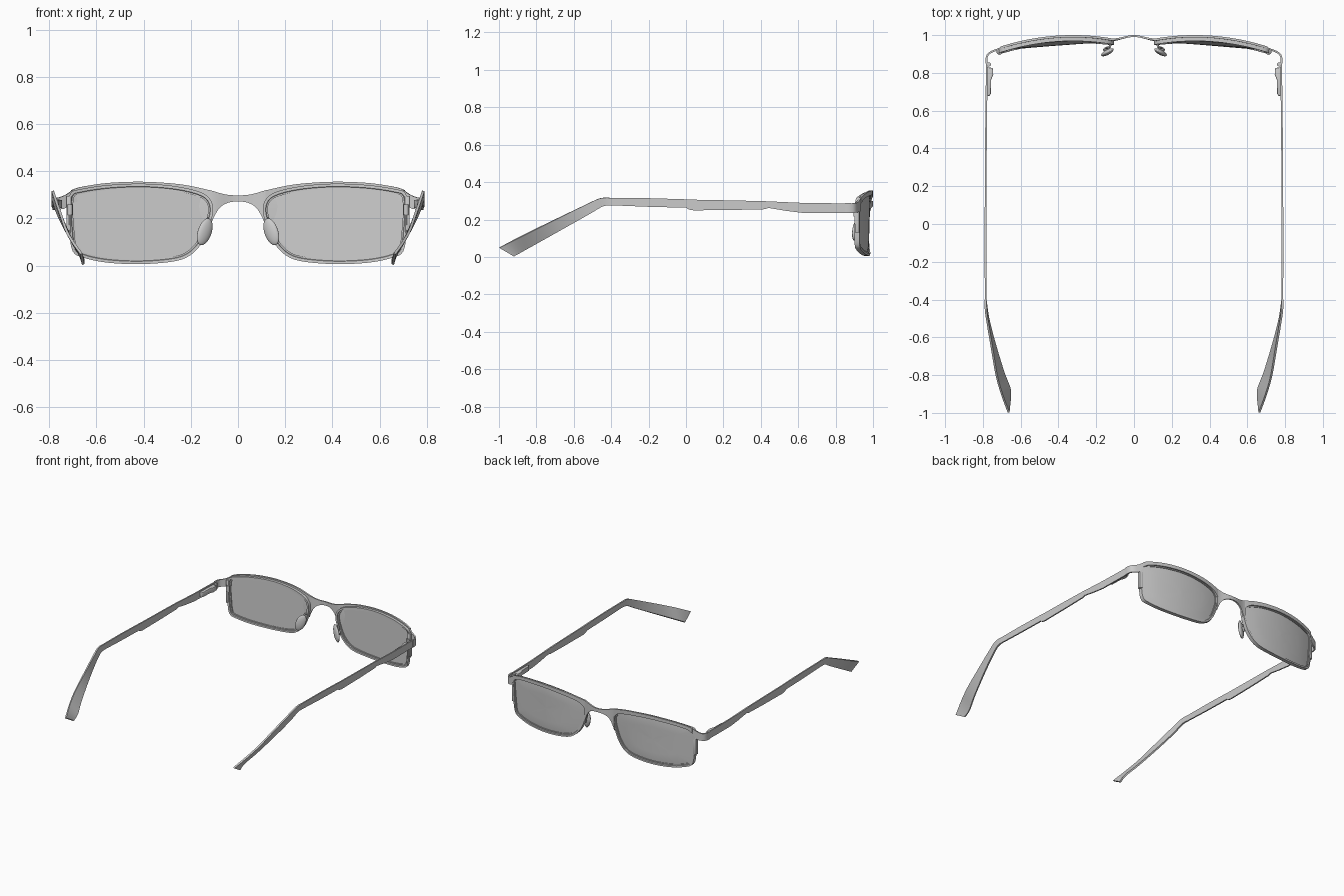
import bpy, bmesh, math
from mathutils import Vector, Matrix

if "Cube" in bpy.data.objects:
    bpy.data.objects.remove(bpy.data.objects["Cube"])


def front_y(x, z):
    """Wrap curve of the front frame, with a slight forward tilt."""
    return 0.978 - 0.4 * (abs(x) - 0.32) ** 2 + (z - 0.18) * 0.03


def spline(pts, n=4, closed=False):
    """Catmull-Rom through points of any dimension."""
    pts = [Vector(p) for p in pts]
    m, out = len(pts), []
    for i in range(m if closed else m - 1):
        idx = [i - 1, i, i + 1, i + 2]
        a, b, c, d = [pts[k % m] if closed else pts[min(max(k, 0), m - 1)] for k in idx]
        for s in range(n):
            t = s / n
            out.append(0.5 * (2 * b + (c - a) * t + (2 * a - 5 * b + 4 * c - d) * t * t
                              + (3 * b - a - 3 * c + d) * t ** 3))
    return out if closed else out + [pts[-1]]


def finish(name, bm, thick=0, bevel=0):
    bmesh.ops.recalc_face_normals(bm, faces=bm.faces)
    me = bpy.data.meshes.new(name)
    bm.to_mesh(me)
    bm.free()
    ob = bpy.data.objects.new(name, me)
    bpy.context.collection.objects.link(ob)
    ob.modifiers.new("mirror", 'MIRROR')
    if thick:
        mod = ob.modifiers.new("solid", 'SOLIDIFY')
        mod.thickness, mod.offset = thick, 0
    if bevel:
        mod = ob.modifiers.new("bevel", 'BEVEL')
        mod.width, mod.segments = bevel, 2
    return ob


def loft(name, rings, loop=False, closed_ring=True, **kw):
    """Skin a list of equal-length point rings."""
    bm = bmesh.new()
    vs = [[bm.verts.new(p) for p in r] for r in rings]
    n = len(vs[0])
    for i in range(len(vs) if loop else len(vs) - 1):
        a, b = vs[i], vs[(i + 1) % len(vs)]
        for j in range(n if closed_ring else n - 1):
            k = (j + 1) % n
            bm.faces.new((a[j], a[k], b[k], b[j]))
    if closed_ring and not loop:
        bm.faces.new(vs[0])
        bm.faces.new(vs[-1])
    return finish(name, bm, **kw)


def tube(name, pts, r, sides=10):
    rings = []
    for i, p in enumerate(pts):
        d = pts[min(i + 1, len(pts) - 1)] - pts[max(i - 1, 0)]
        q = d.to_track_quat('Z', 'Y')
        rings.append([p + q @ Vector((r * math.cos(a), r * math.sin(a), 0))
                      for a in [math.tau * k / sides for k in range(sides)]])
    return loft(name, rings)


# Lens opening outline (x, z), outer edge of the rim
outline = spline([(.105, .24), (.12, .17), (.15, .10), (.20, .045), (.27, .018), (.41, .006),
                  (.55, .012), (.65, .032), (.70, .06), (.715, .15), (.72, .25), (.708, .308),
                  (.66, .325), (.55, .341), (.41, .347), (.28, .338), (.18, .318), (.125, .29)],
                 5, closed=True)
N = len(outline)


def inset(i, d):
    t = (outline[(i + 1) % N] - outline[i - 1]).normalized()
    return outline[i] + Vector((-t.y, t.x)) * d


def on_front(p, dy=0):
    return Vector((p.x, front_y(p.x, p.y) + dy, p.y))


# Rim: stepped section swept round the outline
section = [(0, -.014), (0, .012), (.012, .012), (.014, .006),
           (.021, .006), (.021, -.008), (.014, -.008), (.012, -.014)]
loft("rim", [[on_front(inset(i, d), dy) for d, dy in section] for i in range(N)], loop=True)

# Lens: concentric rings on the wrap curve
mid = Vector((.42, .18))
edge = [inset(i, .017) for i in range(N)]
loft("lens", [[on_front(mid + (p - mid) * s) for p in edge] for s in (1, .8, .6, .4, .2, .01)],
     thick=.007)


# Bridge: arched sheet flowing into the inner rims
def bridge_y(x, z):
    t = (1 + math.cos(math.pi * min(x / .115, 1))) / 2
    return (1 - t) * (front_y(.115, z) + .012) + t * .995


bridge = spline([(0, .297, .272), (.04, .299, .267), (.075, .306, .248),
                 (.10, .314, .21), (.118, .319, .165)], 4)
loft("bridge", [[(x, bridge_y(x, z), z) for z in (u, (u + l) / 2, l)] for x, u, l in bridge],
     closed_ring=False, thick=.01)

# Brow bar along the top of each rim
brow = spline([(.115, .318, .26), (.15, .326, .292), (.2, .337, .308), (.28, .348, .321),
               (.41, .355, .331), (.55, .350, .326), (.66, .334, .31), (.705, .32, .285)], 4)
loft("brow_bar", [[(x, front_y(x, z) + .011, z) for z in (u, l)] for x, u, l in brow],
     closed_ring=False, thick=.012)

# End piece wrapping round to the temple: x, y, upper z, lower z
end = spline([(.70, .932, .32, .285), (.73, .921, .30, .245), (.757, .91, .289, .238),
              (.774, .896, .287, .236), (.781, .875, .287, .235), (.781, .85, .287, .235)], 4)
loft("end_piece", [[(x, y, u), (x, y, l)] for x, y, u, l in end], closed_ring=False, thick=.01)

# Temple arm with its small steps on the lower edge: y, upper z, lower z
arm = [(.85, .286, .235), (.62, .289, .236), (.53, .293, .247), (.44, .297, .262),
       (.42, .298, .255), (.25, .302, .251), (.04, .306, .249), (.015, .307, .253),
       (.0, .308, .263), (-.2, .314, .268), (-.4, .316, .276)]
loft("temple_arm", [[(.786 - .008 * (y + .1) ** 2, y, z) for z in (u, l)] for y, u, l in arm],
     closed_ring=False, thick=.009)

# Temple tip bending down and inward, upper edge then lower edge
tip = spline([(.785, -.40, .316, .785, -.40, .276), (.784, -.46, .313, .780, -.445, .270),
              (.772, -.54, .277, .768, -.515, .230), (.752, -.66, .219, .738, -.63, .166),
              (.728, -.80, .150, .692, -.78, .083), (.700, -.90, .100, .658, -.87, .033),
              (.664, -.997, .05, .656, -.92, .004)], 5)
loft("temple_tip", [[c[:3], c[3:]] for c in tip], closed_ring=False, thick=.011)

# Spring hinge housing inside the temple
plan = [(.78, .83), (.747, .826), (.745, .79), (.756, .765), (.758, .69), (.765, .678), (.78, .68)]
loft("hinge_housing", [[(x, y, z) for x, y in plan] for z in (.243, .278)], bevel=.004)
tube("hinge_pin", [Vector((.768, .845, .242)), Vector((.768, .845, .28))], .011, 14)

# Rim closing block, its screw barrel and the drop strip on the outer rim
tube("rim_screw_barrel", [Vector((.712, .905, .215)), Vector((.712, .905, .258))], .011, 14)
tube("rim_screw", [Vector((.712, .905, .135)), Vector((.712, .905, .22))], .005)
loft("outer_drop_strip", [[(x, y, z) for x, y in ((.706, .903), (.706, .932), (.727, .926), (.727, .903))]
                          for z in (.13, .295)], bevel=.003)

# Nose pad, mount and wire arm
bm = bmesh.new()
turn = Matrix.Rotation(math.radians(-28), 4, 'Z') @ Matrix.Rotation(math.radians(-22), 4, 'Y')
place = Matrix.Translation((.141, .909, .143)) @ turn
bmesh.ops.create_uvsphere(bm, u_segments=24, v_segments=14, radius=1,
                          matrix=place @ Matrix.Diagonal((.032, .014, .06, 1)))
finish("nose_pad", bm)
bm = bmesh.new()
bmesh.ops.create_cube(bm, size=1, matrix=place @ Matrix.Translation((0, .018, 0))
                      @ Matrix.Diagonal((.022, .016, .03, 1)))
finish("nose_pad_mount", bm, bevel=.004)
tube("nose_pad_arm", spline([(.125, .955, .19), (.128, .938, .197), (.140, .934, .18),
                             (.150, .930, .145)], 5), .006)

# Apply modifiers and shade smooth with sharp edges kept
bpy.ops.object.select_all(action='SELECT')
bpy.context.view_layer.objects.active = bpy.context.selected_objects[0]
bpy.ops.object.convert(target='MESH')
bpy.ops.object.shade_smooth_by_angle(angle=math.radians(35))
